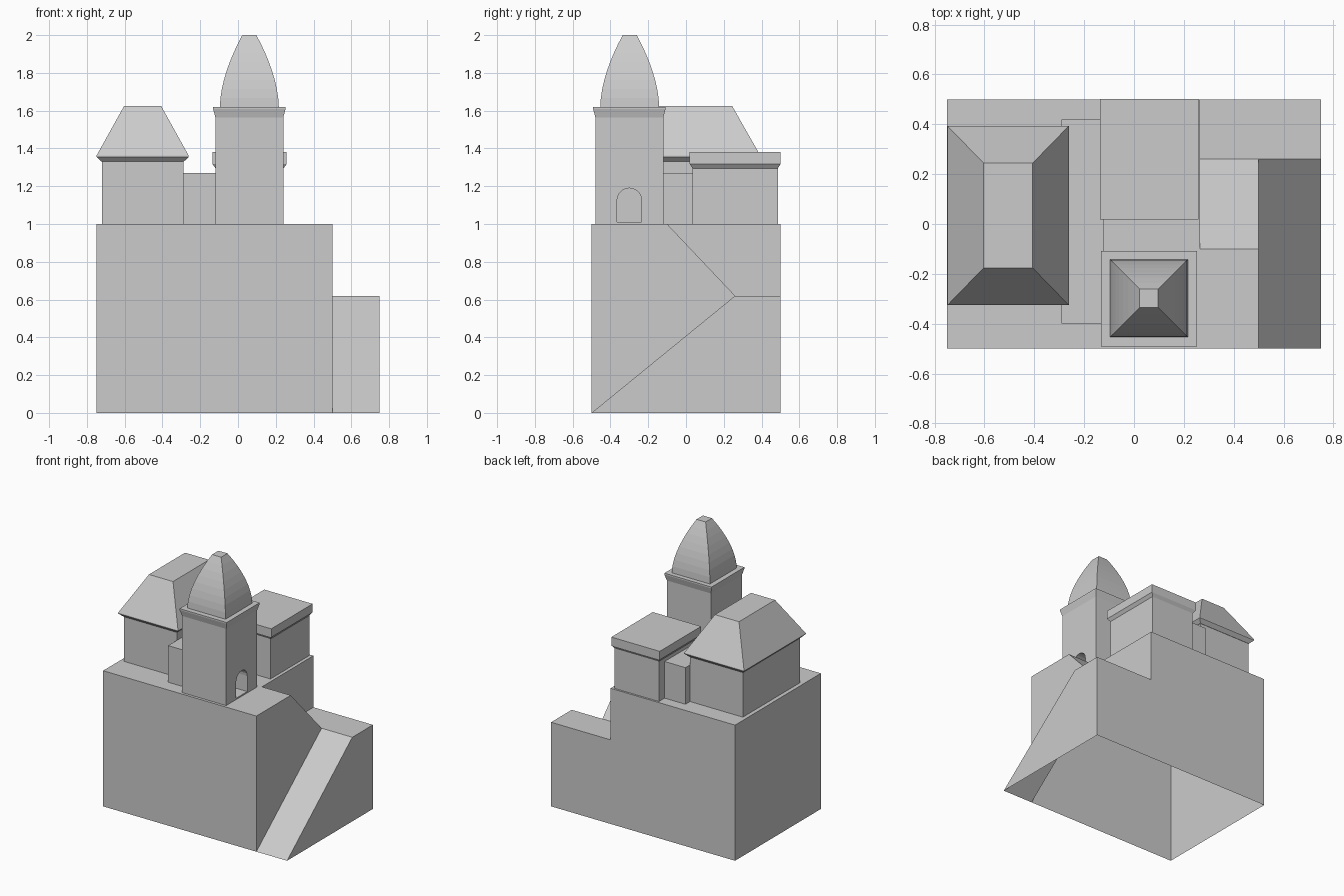
import bpy, bmesh, math

cube = bpy.data.objects.get("Cube")
if cube:
    bpy.data.objects.remove(cube, do_unlink=True)

# Single stone colour
STONE = (0.6, 0.6, 0.6, 1.0)
stone = bpy.data.materials.new("grey_stone")
stone.use_nodes = True
stone.diffuse_color = STONE
for node in stone.node_tree.nodes:
    if node.type == 'BSDF_PRINCIPLED':
        node.inputs["Base Color"].default_value = STONE


def finish(name, bm):
    bmesh.ops.remove_doubles(bm, verts=bm.verts, dist=1e-4)
    bmesh.ops.recalc_face_normals(bm, faces=bm.faces)
    mesh = bpy.data.meshes.new(name)
    bm.to_mesh(mesh)
    bm.free()
    mesh.materials.append(stone)
    obj = bpy.data.objects.new(name, mesh)
    bpy.context.scene.collection.objects.link(obj)
    return obj


def add_face(bm, points):
    return bm.faces.new([bm.verts.new(p) for p in points])


def loft(name, center, rings):
    """Stack rectangles given as (z, half width, half depth) into a closed solid."""
    cx, cy = center
    bm = bmesh.new()
    loops = [[bm.verts.new((cx + sx * hx, cy + sy * hy, z))
              for sx, sy in ((-1, -1), (1, -1), (1, 1), (-1, 1))]
             for z, hx, hy in rings]
    for low, high in zip(loops, loops[1:]):
        for i in range(4):
            j = (i + 1) % 4
            bm.faces.new((low[i], low[j], high[j], high[i]))
    bm.faces.new(loops[0][::-1])
    bm.faces.new(loops[-1])
    return finish(name, bm)


# Base with two ramps and a landing, open underneath
LEFT, NOTCH, STEP, RIGHT = -0.75, 0.265, 0.5, 0.75
FRONT, BACK = (-0.5, 0), (0.5, 0)
HIGH_FRONT, HIGH_BACK = (-0.5, 1), (0.5, 1)
CREST, TURN, LANDING = (-0.1, 1), (0.26, 0.62), (0.5, 0.62)
bm = bmesh.new()
sections = (
    (LEFT, NOTCH, (FRONT, HIGH_FRONT, HIGH_BACK, BACK)),
    (NOTCH, STEP, (FRONT, HIGH_FRONT, CREST, TURN, LANDING, BACK)),
    (STEP, RIGHT, (FRONT, TURN, LANDING, BACK)),
)
for x0, x1, profile in sections:
    for a, b in zip(profile, profile[1:]):
        add_face(bm, [(x0, *a), (x1, *a), (x1, *b), (x0, *b)])
walls = (
    (LEFT, (FRONT, HIGH_FRONT, HIGH_BACK, BACK)),
    (NOTCH, (CREST, TURN, LANDING, HIGH_BACK)),
    (STEP, (FRONT, HIGH_FRONT, CREST, TURN)),
    (RIGHT, (FRONT, TURN, LANDING, BACK)),
)
for x, outline in walls:
    add_face(bm, [(x, *p) for p in outline])
finish("base_with_ramps", bm)

# Tower with flared cornice
TOWER = (0.06, -0.3)
tower = loft("tower", TOWER, [
    (1, 0.18, 0.18), (1.565, 0.18, 0.18), (1.61, 0.192, 0.192), (1.62, 0.192, 0.192)])

# Arched doorway recess in the tower side
bm = bmesh.new()
arch = [(-0.365, 1.01), (-0.235, 1.01)]
arch += [(-0.3 + 0.065 * math.cos(a), 1.125 + 0.065 * math.sin(a))
         for a in (math.pi * i / 10 for i in range(11))]
face = add_face(bm, [(0.14, y, z) for y, z in arch])
moved = bmesh.ops.extrude_face_region(bm, geom=[face], use_keep_orig=True)["geom"]
bmesh.ops.translate(bm, vec=(0.2, 0, 0),
                    verts=[v for v in moved if isinstance(v, bmesh.types.BMVert)])
cutter = finish("doorway_cutter", bm)
cutter.hide_render = True
cut = tower.modifiers.new("doorway", 'BOOLEAN')
cut.operation = 'DIFFERENCE'
cut.solver = 'EXACT'
cut.object = cutter
bpy.context.view_layer.objects.active = tower
bpy.ops.object.modifier_apply(modifier=cut.name)
bpy.data.objects.remove(cutter, do_unlink=True)

# Curved four-sided tower roof
STEPS = 8
dome = []
for i in range(STEPS + 1):
    t = i / STEPS
    half = 0.156 - 0.119 * t ** 1.75
    dome.append((1.62 + 0.38 * t, half, half))
loft("tower_dome", (0.06, -0.298), dome)

# Left hall with overhanging hipped roof
HALL = (-0.505, 0.034)
loft("left_hall", HALL, [(1, 0.216, 0.333), (1.33, 0.216, 0.333)])
loft("left_hall_roof", HALL, [
    (1.33, 0.218, 0.335), (1.355, 0.244, 0.36), (1.362, 0.244, 0.36), (1.625, 0.098, 0.21)])

# Flat-topped rear hall with cornice
loft("rear_hall", (0.061, 0.26), [
    (1, 0.18, 0.226), (1.295, 0.18, 0.226), (1.318, 0.197, 0.241), (1.38, 0.197, 0.241)])

# Low passage joining the buildings
loft("connecting_passage", (-0.205, 0.01), [(1, 0.085, 0.41), (1.27, 0.085, 0.41)])
